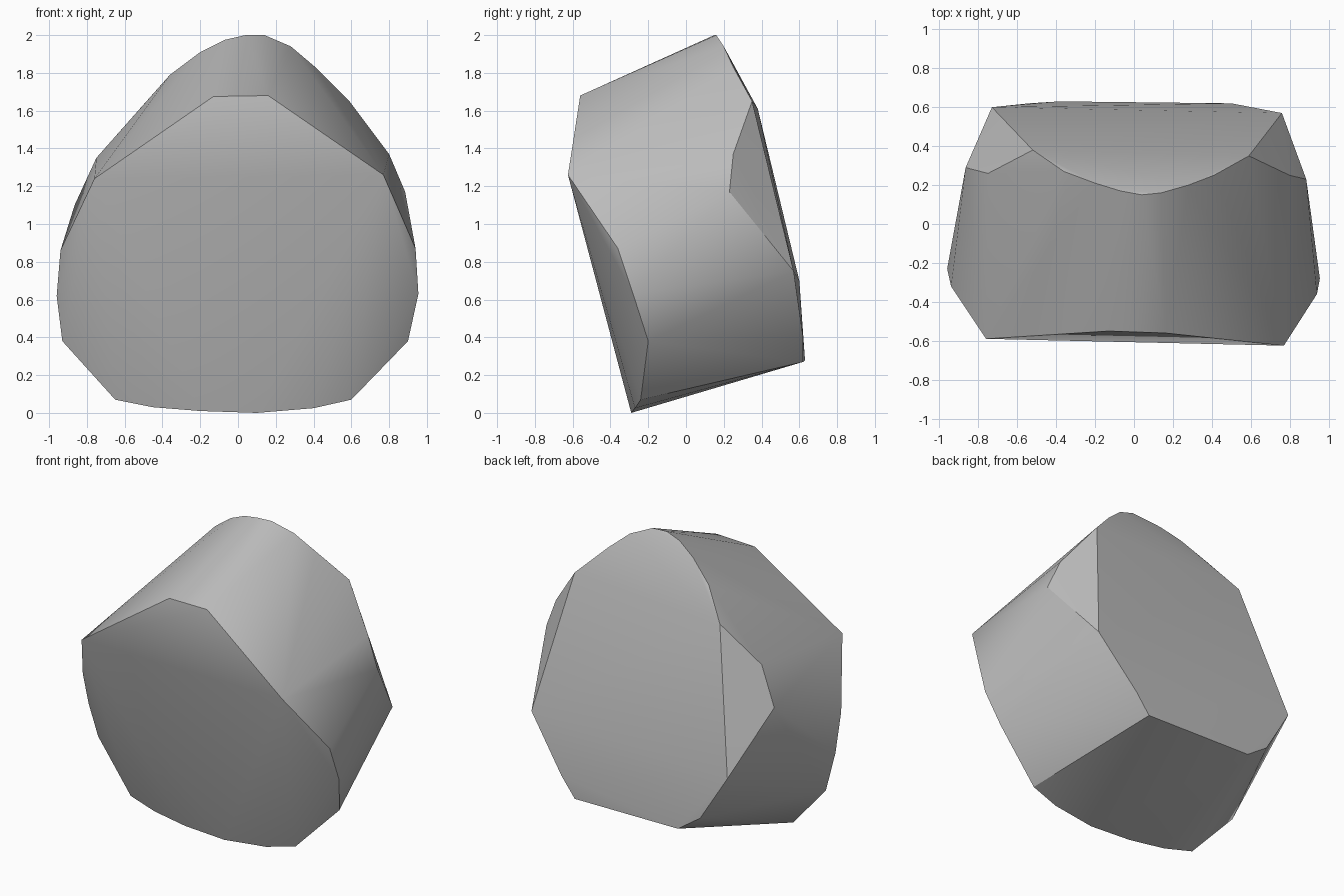
import bpy
import bmesh
import math
from mathutils import Vector

default_cube = bpy.data.objects.get("Cube")
if default_cube:
    bpy.data.objects.remove(default_cube, do_unlink=True)


def make_material(name, colour):
    material = bpy.data.materials.new(name)
    material.use_nodes = True
    material.diffuse_color = colour
    material.node_tree.nodes["Principled BSDF"].inputs["Base Color"].default_value = colour
    return material


def make_hull(name, outlines, material):
    """Wrap a tight convex skin around the given outlines (in hundredths)."""
    mesh = bpy.data.meshes.new(name)
    bm = bmesh.new()
    for outline in outlines:
        for corner in outline:
            bm.verts.new(Vector(corner) / 100)
    hull = bmesh.ops.convex_hull(bm, input=bm.verts[:], use_existing_faces=False)
    leftover = {item for key in ("geom_interior", "geom_unused") for item in hull[key]}
    loose = [item for item in leftover if isinstance(item, bmesh.types.BMVert)]
    bmesh.ops.delete(bm, geom=loose, context="VERTS")
    bmesh.ops.recalc_face_normals(bm, faces=bm.faces[:])
    bm.to_mesh(mesh)
    bm.free()
    mesh.materials.append(material)
    stone = bpy.data.objects.new(name, mesh)
    bpy.context.collection.objects.link(stone)
    return stone


# Front face: sloped brow above, then down each flank to the foot
brow = [(-76, -59, 124), (-13, -55, 167.5), (16, -56, 168), (77, -62.5, 126)]
left_flank = [(94, -36, 87), (95.5, -28, 63), (90, -20, 38)]
right_flank = [(-94, -32, 86), (-96, -23, 62), (-93, -17, 38)]
foot = [(-65, -22, 7), (-45, -25, 3), (-20, -28, 1), (10, -29, 0), (40, -27, 2.5), (60, -24, 7)]

# Back face: rounded crest, chipped shoulders and lower rim
crest = [(-52, 38, 161), (-36, 27, 179), (-20, 21, 191), (-7, 17, 197.5), (4, 15, 200),
         (14, 16, 200), (28, 20, 194), (41, 25, 183), (59, 35, 165)]
shoulders = [(88.5, 23, 117), (80, 25, 137), (-86.5, 29, 110), (-75, 26, 135)]
back_rim = [(76, 57, 75), (50, 62, 40), (40, 62, 27), (-38, 63, 28), (-54, 62, 39), (-73, 60, 70)]

stone_grey = make_material("stone_grey", (0.5, 0.5, 0.5, 1.0))
stone = make_hull("boulder", [brow, left_flank, right_flank, foot, crest, shoulders, back_rim], stone_grey)

# Soft shading over the rounded sides, crisp edges at the cut faces
bpy.ops.object.select_all(action="DESELECT")
stone.select_set(True)
bpy.context.view_layer.objects.active = stone
bpy.ops.object.shade_smooth_by_angle(angle=math.radians(30))
